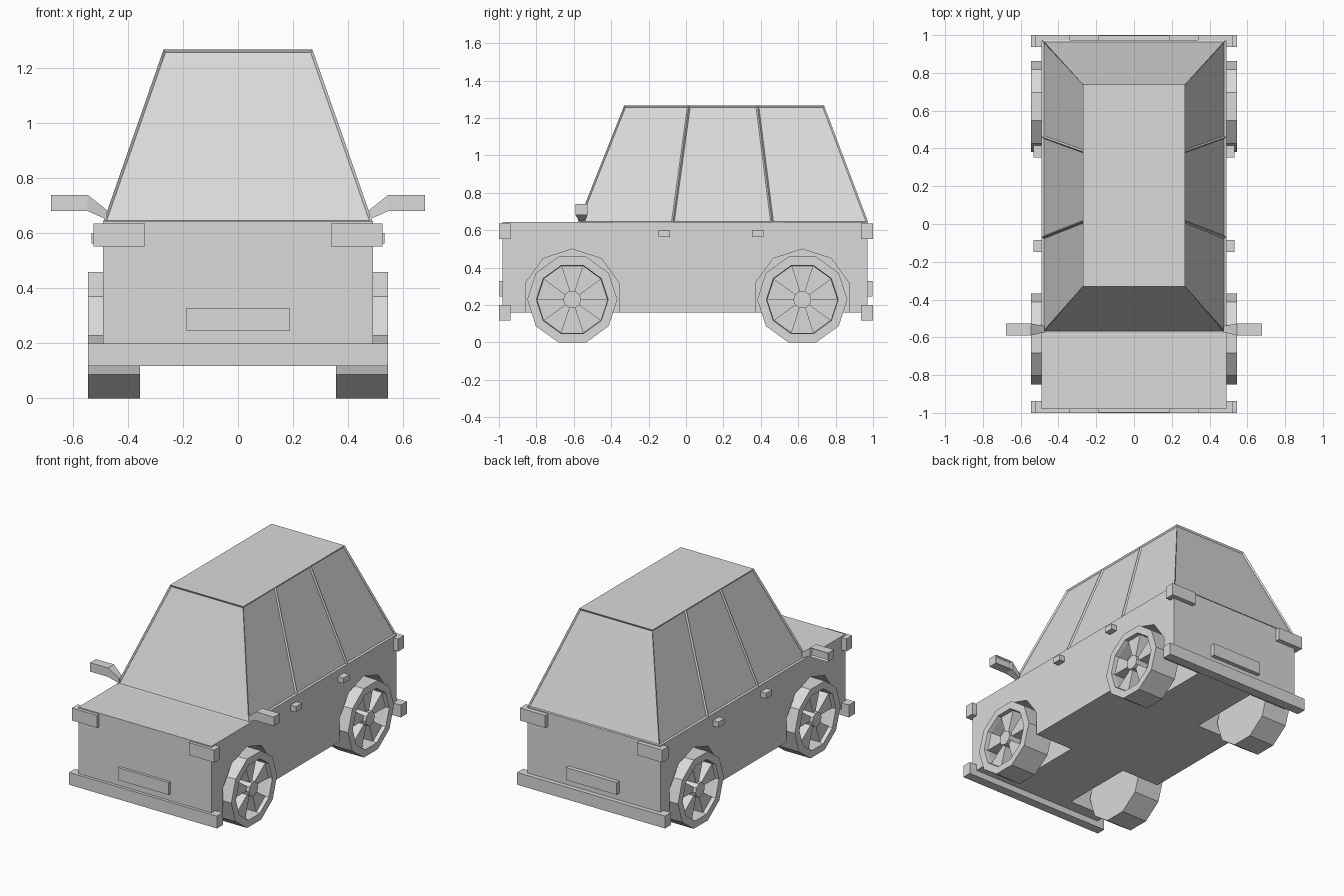
import bpy, bmesh, math
from mathutils import Vector

if "Cube" in bpy.data.objects:
    bpy.data.objects.remove(bpy.data.objects["Cube"])

grey = bpy.data.materials.new("light_grey")
grey.diffuse_color = (0.7, 0.7, 0.7, 1)
grey.use_nodes = True
grey.node_tree.nodes["Principled BSDF"].inputs["Base Color"].default_value = grey.diffuse_color


def finish(bm, name):
    bmesh.ops.recalc_face_normals(bm, faces=bm.faces)
    me = bpy.data.meshes.new(name)
    bm.to_mesh(me)
    bm.free()
    me.materials.append(grey)
    ob = bpy.data.objects.new(name, me)
    bpy.context.collection.objects.link(ob)
    return ob


def box(name, x, y, z):
    bm = bmesh.new()
    bmesh.ops.create_cube(bm, size=1)
    for v in bm.verts:
        for i, r in enumerate((x, y, z)):
            v.co[i] = r[0] if v.co[i] < 0 else r[1]
    return finish(bm, name)


def mirrored(s, lo, hi):
    return (lo, hi) if s > 0 else (-hi, -lo)


def bridge(bm, a, b):
    n = len(a)
    return [bm.faces.new((a[i], a[(i + 1) % n], b[(i + 1) % n], b[i])) for i in range(n)]


def ring(bm, x, y, z, r, turn=0):
    # decagon in the side plane
    return [bm.verts.new((x, y + r * math.cos(turn + i * math.pi / 5),
                          z + r * math.sin(turn + i * math.pi / 5))) for i in range(10)]


AXLES = (("front", -0.608), ("rear", 0.622))

# Lower body with four ten-sided wheel wells
body = box("body", (-0.49, 0.49), (-0.98, 0.97), (0.16, 0.643))
bm = bmesh.new()
for s in (-1, 1):
    for _, y in AXLES:
        a = ring(bm, s * 0.21, y, 0.235, 0.264, math.pi / 10)
        b = ring(bm, s * 0.7, y, 0.235, 0.264, math.pi / 10)
        bridge(bm, a, b)
        bm.faces.new(a)
        bm.faces.new(b)
cutter = finish(bm, "wheel_well_cutter")
cutter.hide_render = True
mod = body.modifiers.new("wells", "BOOLEAN")
mod.operation = "DIFFERENCE"
mod.solver = "EXACT"
mod.object = cutter
bpy.context.view_layer.objects.active = body
bpy.ops.object.modifier_apply(modifier="wells")
bpy.data.objects.remove(cutter)

# Cabin: tapered, with sunken windows between thin pillars
bm = bmesh.new()
low_y, high_y = (-0.578, -0.07, 0.46, 0.974), (-0.33, 0.015, 0.382, 0.738)


def outline(ys, x, z):
    pts = [(x, y, z) for y in ys] + [(-x, y, z) for y in reversed(ys)]
    return [bm.verts.new(p) for p in pts]


low, high = outline(low_y, 0.488, 0.643), outline(high_y, 0.27, 1.267)
windows = bridge(bm, low, high)
bm.faces.new(low)
bm.faces.new(high)
bmesh.ops.recalc_face_normals(bm, faces=bm.faces)
bmesh.ops.inset_individual(bm, faces=windows, thickness=0.011, depth=-0.01)
finish(bm, "cabin")

# Wheels: ten-sided tyre, dished rim, five spokes, raised hub
for s, side in ((-1, "left"), (1, "right")):
    for end, y in AXLES:
        bm = bmesh.new()
        z = 0.229
        inner = ring(bm, s * 0.355, y, z, 0.241)
        outer = ring(bm, s * 0.545, y, z, 0.241)
        lip = ring(bm, s * 0.545, y, z, 0.192)
        dish = ring(bm, s * 0.52, y, z, 0.188)
        hub = ring(bm, s * 0.52, y, z, 0.048)
        bm.faces.new(inner)
        bridge(bm, inner, outer)
        bridge(bm, outer, lip)
        bridge(bm, lip, dish)
        wedges = bridge(bm, dish, hub)
        cap = bm.faces.new(hub)
        bmesh.ops.recalc_face_normals(bm, faces=bm.faces)
        # openings between spokes sink in
        for f in wedges[1::2]:
            new = bmesh.ops.extrude_discrete_faces(bm, faces=[f])["faces"]
            bmesh.ops.translate(bm, verts=new[0].verts[:], vec=(-s * 0.07, 0, 0))
        new = bmesh.ops.extrude_discrete_faces(bm, faces=[cap])["faces"]
        bmesh.ops.translate(bm, verts=new[0].verts[:], vec=(s * 0.02, 0, 0))
        finish(bm, f"{end}_{side}_wheel")

# Bumpers, number plates and lamps
for end, ya, yb, yp in (("front", -1.0, -0.938, (-0.998, -0.97)),
                        ("rear", 0.936, 1.0, (0.96, 0.998))):
    box(end + "_bumper", (-0.545, 0.545), (ya, yb), (0.118, 0.2))
    box(end + "_plate", (-0.187, 0.187), yp, (0.245, 0.328))
    for s, side in ((-1, "left"), (1, "right")):
        box(f"{end}_{side}_lamp", mirrored(s, 0.338, 0.525), (ya, yb), (0.552, 0.635))

for s, side in ((-1, "left"), (1, "right")):
    # Door handles
    for door, y in (("front", -0.117), ("rear", 0.384)):
        box(f"{door}_{side}_handle", mirrored(s, 0.48, 0.531), (y - 0.031, y + 0.031), (0.563, 0.6))
    # Side mirror: box with sunken glass, joined to a tapered arm
    bm = bmesh.new()

    def loop(pts):
        return [bm.verts.new((s * x, y, z)) for x, y, z in pts]

    def section(x, y0, y1, z0, z1, lift=0):
        return loop([(x, y0, z0), (x, y1, z0), (x - lift, y1, z1), (x - lift, y0, z1)])

    root = loop([(0.478, -0.573, 0.65), (0.478, -0.54, 0.65),
                 (0.474, -0.54, 0.682), (0.474, -0.573, 0.682)])
    neck = section(0.546, -0.59, -0.527, 0.68, 0.739)
    tip = section(0.678, -0.59, -0.527, 0.68, 0.739)
    bridge(bm, root, neck)
    faces = bridge(bm, neck, tip)
    bm.faces.new(root)
    bm.faces.new(tip)
    bmesh.ops.recalc_face_normals(bm, faces=bm.faces)
    glass = max(faces, key=lambda f: f.calc_center_median().y)
    bmesh.ops.inset_individual(bm, faces=[glass], thickness=0.01, depth=-0.012)
    finish(bm, side + "_mirror")
